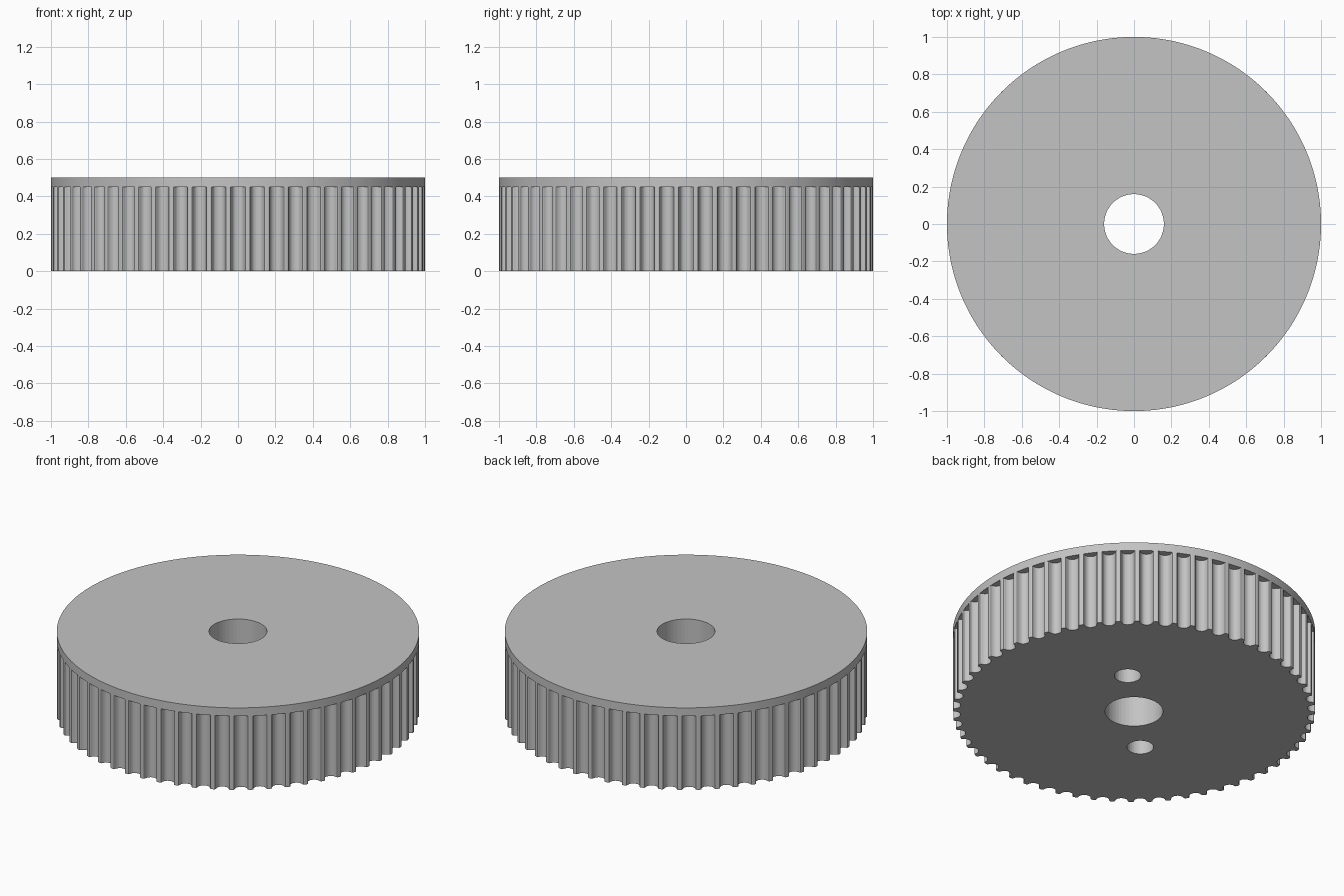
import bpy, bmesh, math
from mathutils import Vector, Matrix

cube = bpy.data.objects.get("Cube")
if cube:
    bpy.data.objects.remove(cube, do_unlink=True)

TEETH = 60
BODY_TOP, TOTAL = 0.45, 0.50
BORE_R, PIN_R, PIN_DIST = 0.16, 0.073, 0.396

grey = bpy.data.materials.new("plain grey")
grey.use_nodes = True
colour = (0.55, 0.55, 0.55, 1)
grey.diffuse_color = colour
grey.node_tree.nodes["Principled BSDF"].inputs["Base Color"].default_value = colour


def circle(radius, segments, centre=(0, 0)):
    step = math.tau / segments
    return [Vector((centre[0] + radius * math.cos(i * step),
                    centre[1] + radius * math.sin(i * step))) for i in range(segments)]


def toothed_outline():
    # half of one rounded belt groove: (half width, depth)
    half = [(0.045, 0), (0.039, 0.002), (0.036, 0.007), (0.0348, 0.0127),
            (0.033, 0.0182), (0.0304, 0.0236), (0.0272, 0.0287),
            (0.0216, 0.0338), (0.015, 0.0376), (0.0077, 0.0398)]
    groove = [(-w, d) for w, d in half] + [(0, 0.0406)] + [(w, d) for w, d in reversed(half)]
    mouth = math.sqrt(1 - half[0][0] ** 2)
    outline = []
    for i in range(TEETH):
        turn = Matrix.Rotation(i * math.tau / TEETH, 2)
        outline += [turn @ Vector((mouth - d, w)) for w, d in groove]
    return outline


def plate(name, loops, z0, z1):
    # filled outline with holes, given thickness
    curve = bpy.data.curves.new(name + "_profile", "CURVE")
    curve.dimensions = "2D"
    curve.fill_mode = "BOTH"
    curve.extrude = (z1 - z0) / 2
    for loop in loops:
        spline = curve.splines.new("POLY")
        spline.points.add(len(loop) - 1)
        for point, co in zip(spline.points, loop):
            point.co = (co.x, co.y, 0, 1)
        spline.use_cyclic_u = True
    helper = bpy.data.objects.new(name + "_profile", curve)
    bpy.context.collection.objects.link(helper)
    bpy.context.view_layer.update()
    evaluated = helper.evaluated_get(bpy.context.evaluated_depsgraph_get())
    mesh = bpy.data.meshes.new_from_object(evaluated)
    bpy.data.objects.remove(helper, do_unlink=True)
    bpy.data.curves.remove(curve)

    bm = bmesh.new()
    bm.from_mesh(mesh)
    bmesh.ops.translate(bm, verts=bm.verts, vec=(0, 0, (z0 + z1) / 2))
    bmesh.ops.remove_doubles(bm, verts=bm.verts, dist=1e-5)
    bmesh.ops.recalc_face_normals(bm, faces=bm.faces)
    for face in bm.faces:
        face.smooth = False
        face.material_index = 0
    bm.to_mesh(mesh)
    bm.free()
    mesh.name = name
    mesh.materials.clear()
    mesh.materials.append(grey)
    obj = bpy.data.objects.new(name, mesh)
    bpy.context.collection.objects.link(obj)
    return obj


# Toothed wheel with the bore and two blind holes on a diagonal
offset = PIN_DIST * math.sqrt(0.5)
pins = [circle(PIN_R, 32, (s * offset, s * offset)) for s in (-1, 1)]
plate("toothed_wheel", [toothed_outline(), circle(BORE_R, 48)] + pins, 0, BODY_TOP)

# Closing flange on top
plate("top_flange", [circle(1, 240), circle(BORE_R, 48)], BODY_TOP, TOTAL)
